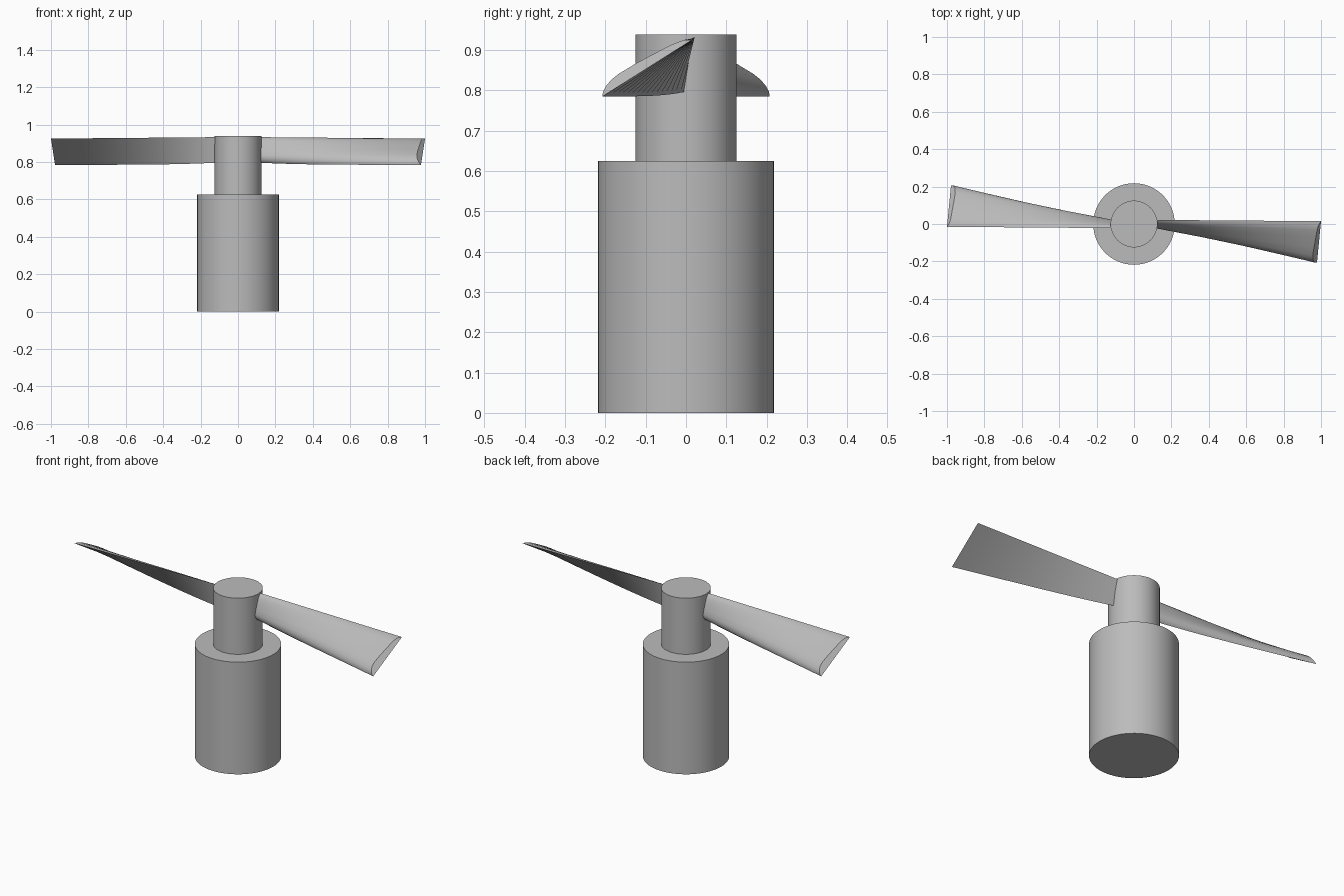
import bpy, bmesh, math
from mathutils import Vector, Matrix

if "Cube" in bpy.data.objects:
    bpy.data.objects.remove(bpy.data.objects["Cube"], do_unlink=True)

GREY = (0.5, 0.5, 0.5, 1.0)
grey = bpy.data.materials.new("plain grey")
grey.use_nodes = True
grey.diffuse_color = GREY
grey.node_tree.nodes["Principled BSDF"].inputs["Base Color"].default_value = GREY


def finish(obj, name):
    obj.name = name
    obj.data.name = name
    obj.data.materials.append(grey)
    bpy.ops.object.select_all(action='DESELECT')
    obj.select_set(True)
    bpy.context.view_layer.objects.active = obj
    bpy.ops.object.shade_smooth_by_angle(angle=math.radians(35))


def cylinder(name, radius, bottom, top):
    bpy.ops.mesh.primitive_cylinder_add(vertices=64, radius=radius, depth=top - bottom,
                                        location=(0, 0, (bottom + top) / 2))
    finish(bpy.context.object, name)


def lerp(a, b, t):
    return a + (b - a) * t


# Blade section: position along the chord and height above its flat underside
SECTION = [(0, 0), (0.025, 0.009), (0.08, 0.017), (0.15, 0.023), (0.24, 0.026),
           (0.43, 0.025), (0.65, 0.021), (0.82, 0.017), (0.93, 0.011), (1, 0)]
ROOT, STEPS = 0.1, 16


def section_points(t):
    """One twisted blade section; t runs from root to tip."""
    low = Vector((0, lerp(0.0, -0.207, t), 0.785 + 0.012 * (1 - t) ** 4))
    high = Vector((0, lerp(0.022, 0.015, t), lerp(0.933, 0.925, t)))
    chord = high - low
    normal = Vector((0, -chord.z, chord.y)).normalized()
    points = []
    for s, height in SECTION:
        p = low + chord * s + normal * height
        on_chord = low + chord * s
        # The tip follows a circle and slopes inward over the upper skin
        end = math.sqrt(1 - on_chord.y ** 2) - 1.25 * height
        p.x = lerp(ROOT, end, t)
        points.append(p)
    return points


def blade(name, angle):
    bm = bmesh.new()
    rings = [[bm.verts.new(p) for p in section_points(i / STEPS)] for i in range(STEPS + 1)]
    count = len(SECTION)
    for a, b in zip(rings, rings[1:]):
        for j in range(count):
            k = (j + 1) % count
            bm.faces.new((a[j], a[k], b[k], b[j]))
    bm.faces.new(rings[0])
    bm.faces.new(rings[-1])
    bmesh.ops.recalc_face_normals(bm, faces=bm.faces)
    bmesh.ops.rotate(bm, verts=bm.verts, cent=(0, 0, 0), matrix=Matrix.Rotation(angle, 3, 'Z'))
    mesh = bpy.data.meshes.new(name)
    bm.to_mesh(mesh)
    bm.free()
    obj = bpy.data.objects.new(name, mesh)
    bpy.context.collection.objects.link(obj)
    finish(obj, name)


# Motor body and hub
cylinder("motor_body", 0.218, 0, 0.625)
cylinder("hub", 0.125, 0.625, 0.938)

# Two blades, half a turn apart
blade("left_blade", 0)
blade("right_blade", math.pi)
